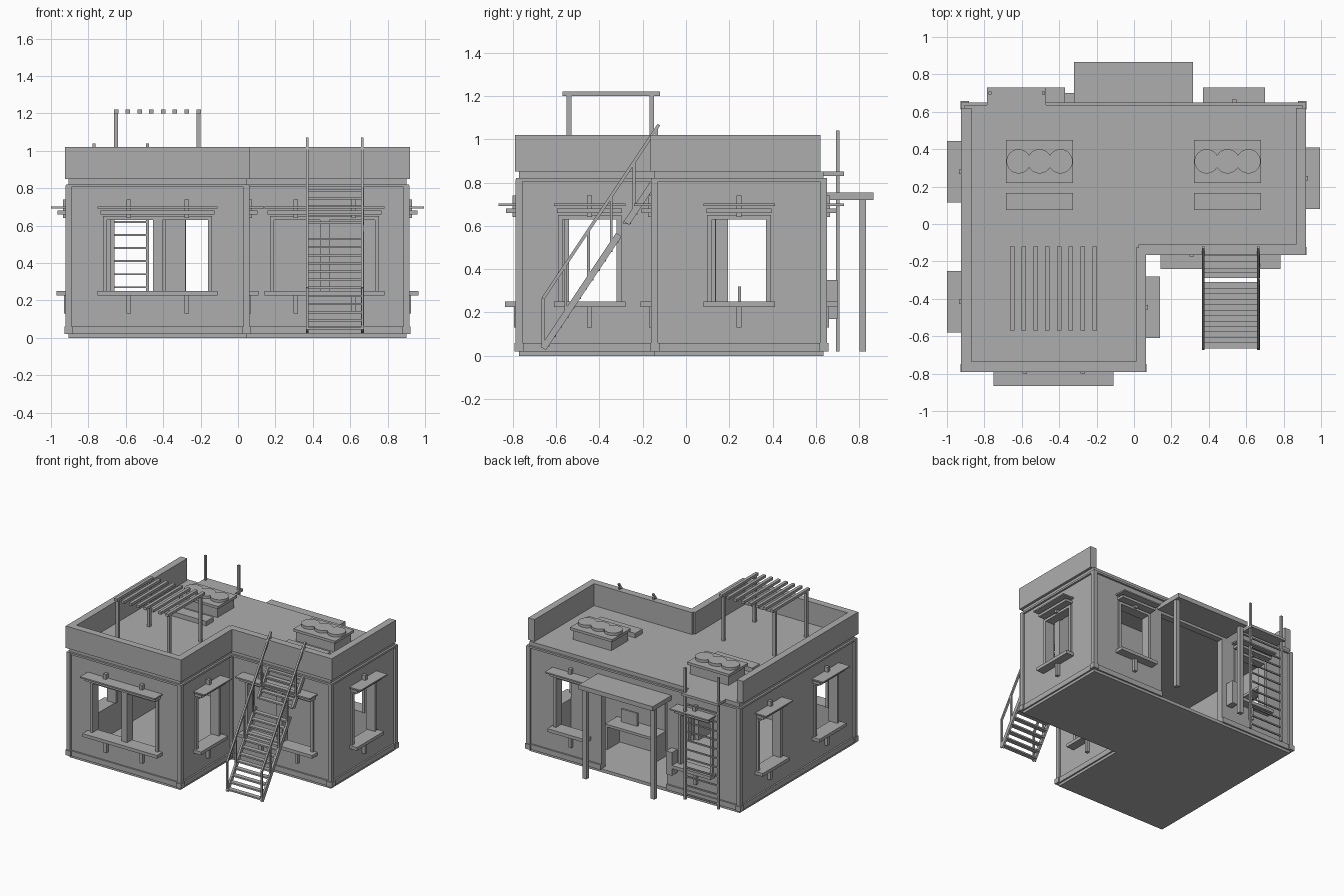
import bpy
import bmesh
from math import pi
from mathutils import Matrix, Vector

default_cube = bpy.data.objects.get("Cube")
if default_cube:
    bpy.data.objects.remove(default_cube, do_unlink=True)

# One plain grey material
grey = bpy.data.materials.new("plain grey")
grey.use_nodes = True
colour = (.42, .42, .42, 1)
grey.diffuse_color = colour
grey.node_tree.nodes["Principled BSDF"].inputs["Base Color"].default_value = colour


class Part:
    """Collects simple solids into one named mesh object."""

    def __init__(self, name):
        self.name = name
        self.mesh = bmesh.new()

    def box(self, x0, x1, y0, y1, z0, z1):
        low, high = Vector((x0, y0, z0)), Vector((x1, y1, z1))
        size = high - low
        matrix = Matrix.Translation((low + high) / 2) @ Matrix.Diagonal((*[abs(s) for s in size], 1))
        bmesh.ops.create_cube(self.mesh, size=1, matrix=matrix)
        return self

    def bar(self, start, end, width, depth):
        start, end = Vector(start), Vector(end)
        along = (end - start).normalized()
        side = Vector((1, 0, 0))
        across = along.cross(side).normalized()
        turn = Matrix((side, across, along)).transposed().to_4x4()
        size = Matrix.Diagonal((width, depth, (end - start).length, 1))
        bmesh.ops.create_cube(self.mesh, size=1, matrix=Matrix.Translation((start + end) / 2) @ turn @ size)
        return self

    def disc(self, centre, radius, height):
        bmesh.ops.create_cone(self.mesh, cap_ends=True, segments=24, radius1=radius, radius2=radius,
                              depth=height, matrix=Matrix.Translation(centre))
        return self

    def done(self):
        data = bpy.data.meshes.new(self.name)
        bmesh.ops.recalc_face_normals(self.mesh, faces=self.mesh.faces)
        self.mesh.to_mesh(data)
        self.mesh.free()
        data.materials.append(grey)
        thing = bpy.data.objects.new(self.name, data)
        bpy.context.collection.objects.link(thing)
        return thing


class Wall:
    """A straight wall: box() works along the wall and outward from its face."""

    def __init__(self, name, axis, face, sign, start, end):
        self.name, self.axis, self.face, self.sign = name, axis, face, sign
        self.start, self.end = start, end
        self.openings = []

    def box(self, part, u0, u1, d0, d1, z0, z1):
        a, b = sorted((self.face + self.sign * d0, self.face + self.sign * d1))
        if self.axis == "x":
            part.box(u0, u1, a, b, z0, z1)
        else:
            part.box(a, b, u0, u1, z0, z1)

    def run(self, part, d0, d1, z0, z1, extra=0):
        u = self.start - extra
        for o0, o1, bottom, top in sorted(self.openings):
            if top <= z0 or bottom >= z1:
                continue
            self.box(part, u, o0, d0, d1, z0, z1)
            if bottom > z0:
                self.box(part, o0, o1, d0, d1, z0, bottom)
            if top < z1:
                self.box(part, o0, o1, d0, d1, top, z1)
            u = o1
        self.box(part, u, self.end + extra, d0, d1, z0, z1)


LEFT, RIGHT, FRONT, BACK = -.905, .9, -.77, .635
INNER_X, INNER_Y = .045, -.145
ROOF = .85

front = Wall("front", "x", FRONT, -1, LEFT, INNER_X)
notch_side = Wall("notch_side", "y", INNER_X, 1, FRONT, INNER_Y)
notch_front = Wall("notch_front", "x", INNER_Y, -1, INNER_X, RIGHT)
east = Wall("east", "y", RIGHT, 1, INNER_Y, BACK)
back = Wall("back", "x", BACK, 1, LEFT, RIGHT)
west = Wall("west", "y", LEFT, -1, FRONT, BACK)
walls = [front, notch_side, notch_front, east, back, west]


def add_window(wall, centre, double=False):
    """Opening with frame, sill, lintel, thin canopy and short brackets."""
    half = .32 if double else .165
    gap = half - (.05 if double else .04)
    low, high = .25, .63
    wall.openings.append((centre - gap, centre + gap, low, high))
    frame = Part(wall.name + "_window_frame")
    for s in (-1, 1):
        u0, u1 = sorted((centre + s * gap, centre + s * (gap + .022)))
        wall.box(frame, u0, u1, -.06, .015, low, high)
    if double:
        wall.box(frame, centre - .025, centre + .025, -.06, .01, low, high)
    wall.box(frame, centre - gap - .022, centre + gap + .022, -.06, .015, high, high + .02)
    frame.done()
    trim = Part(wall.name + "_window_trim")
    wall.box(trim, centre - half, centre + half, 0, .065, .225, .25)
    wall.box(trim, centre - half + .015, centre + half - .015, 0, .06, .66, .68)
    wall.box(trim, centre - half, centre + half, 0, .095, .692, .702)
    for u in ((centre - .155, centre + .155) if double else (centre,)):
        wall.box(trim, u - .012, u + .012, 0, .025, .13, .225)
        wall.box(trim, u - .012, u + .012, 0, .03, .64, .74)
    trim.done()


add_window(front, -.43, True)
add_window(notch_front, .463, True)
add_window(notch_side, -.445)
add_window(east, .245)
add_window(west, .28)
add_window(west, -.415)
add_window(back, -.535)
add_window(back, .535)
back.openings.append((-.28, .28, .02, .7))

# Walls, plinth, top band and parapet
shell, plinth, band, parapet = [Part(n) for n in ("walls", "plinth", "top_band", "parapet")]
for wall in walls:
    wall.run(shell, -.05, 0, .02, .82)
    wall.run(plinth, 0, .012, .02, .06, .012)
    wall.run(band, -.01, .015, .805, .82, .015)
    if wall is not back:
        end = .62 if wall in (east, west) else wall.end + .02
        wall.box(parapet, wall.start - .02, end, -.035, .02, ROOF, 1.02)
for part in (shell, plinth, band, parapet):
    part.done()

# L-shaped floor and roof slabs
for name, z0, z1 in (("floor_slab", 0, .025), ("roof_slab", .815, ROOF)):
    slab = Part(name)
    slab.box(LEFT, INNER_X, FRONT, BACK, z0, z1)
    slab.box(INNER_X, RIGHT, INNER_Y, BACK, z0, z1)
    slab.done()

# Corner pilasters with wider feet
pilasters = Part("corner_pilasters")
for x, y in ((LEFT, FRONT), (INNER_X, FRONT), (INNER_X, INNER_Y), (RIGHT, INNER_Y), (RIGHT, BACK), (LEFT, BACK)):
    for r, z0, z1 in ((.022, .02, .06), (.016, .06, .815)):
        pilasters.box(x - r, x + r, y - r, y + r, z0, z1)
pilasters.done()

# Back porch
Part("porch_roof").box(-.32, .315, BACK - .02, .865, .72, .755).done()
posts = Part("porch_posts")
for x in (-.295, .29):
    posts.box(x - .017, x + .017, .8, .832, .02, .72)
posts.done()

# Inside: partition, desk and screen
Part("partition").box(INNER_X, RIGHT - .05, .137, .195, .02, .82).done()
desk = Part("desk").box(.03, .45, .2, .35, .2, .22)
for x in (.03, .43):
    desk.box(x, x + .02, .2, .35, .02, .2)
desk.done()
Part("screen").box(.24, .38, .24, .255, .22, .32).done()
Part("wall_box").box(-.37, -.32, BACK, .7, .17, .35).done()

# Rooftop cooling units with three fans, and a low plate beside each
for cx in (-.505, .5):
    unit = Part("cooling_unit")
    unit.box(cx - .165, cx + .165, .235, .435, ROOF, .925)
    unit.box(cx - .18, cx + .18, .22, .45, .925, .945)
    for step in (-1, 0, 1):
        unit.disc((cx + step * .112, .335, .953), .065, .025)
    unit.done()
    Part("roof_plate").box(cx - .18, cx + .18, .075, .165, ROOF, .885).done()

# Pergola
pergola = Part("pergola")
for i in range(8):
    x = -.652 + i * .063
    pergola.box(x - .012, x + .012, -.57, -.12, 1.2, 1.22)
for x in (-.652, -.211):
    for y in (-.54, -.158):
        pergola.box(x - .011, x + .011, y - .011, y + .011, ROOF, 1.2)
pergola.done()

# Outside stair in two flights with handrails
SLOPE = 1.5
FOOT_Y, FOOT_Z = -.66, .035


def stair_point(x, y, lift=0):
    return (x, y, FOOT_Z + (y - FOOT_Y) * SLOPE + lift)


stringers, rails, treads = Part("stair_stringers"), Part("stair_handrails"), Part("stair_treads")
for x in (.37, .665):
    for y0, y1 in ((FOOT_Y, -.31), (-.275, -.15)):
        stringers.bar(stair_point(x, y0), stair_point(x, y1), .015, .03)
    rails.bar(stair_point(x, FOOT_Y, .23), stair_point(x, -.125, .23), .014, .014)
    for i in range(6):
        y = FOOT_Y + i * .105
        rails.bar(stair_point(x, y), stair_point(x, y, .23), .012, .012)
for i in range(18):
    y = FOOT_Y + .01 + i * .029
    if not -.32 < y < -.28:
        z = stair_point(0, y)[2]
        treads.box(.37, .665, y - .015, y + .02, z - .006, z + .006)
for part in (stringers, rails, treads):
    part.done()

# Back ladder with its landing
ladder = Part("ladder")
for x in (-.77, -.485):
    ladder.box(x - .008, x + .008, .693, .709, .02, 1.04)
for i in range(11):
    z = .06 + i * .07
    ladder.box(-.77, -.485, .696, .706, z - .005, z + .005)
ladder.done()
Part("ladder_landing").box(-.785, -.47, BACK - .01, .73, .83, ROOF).done()
